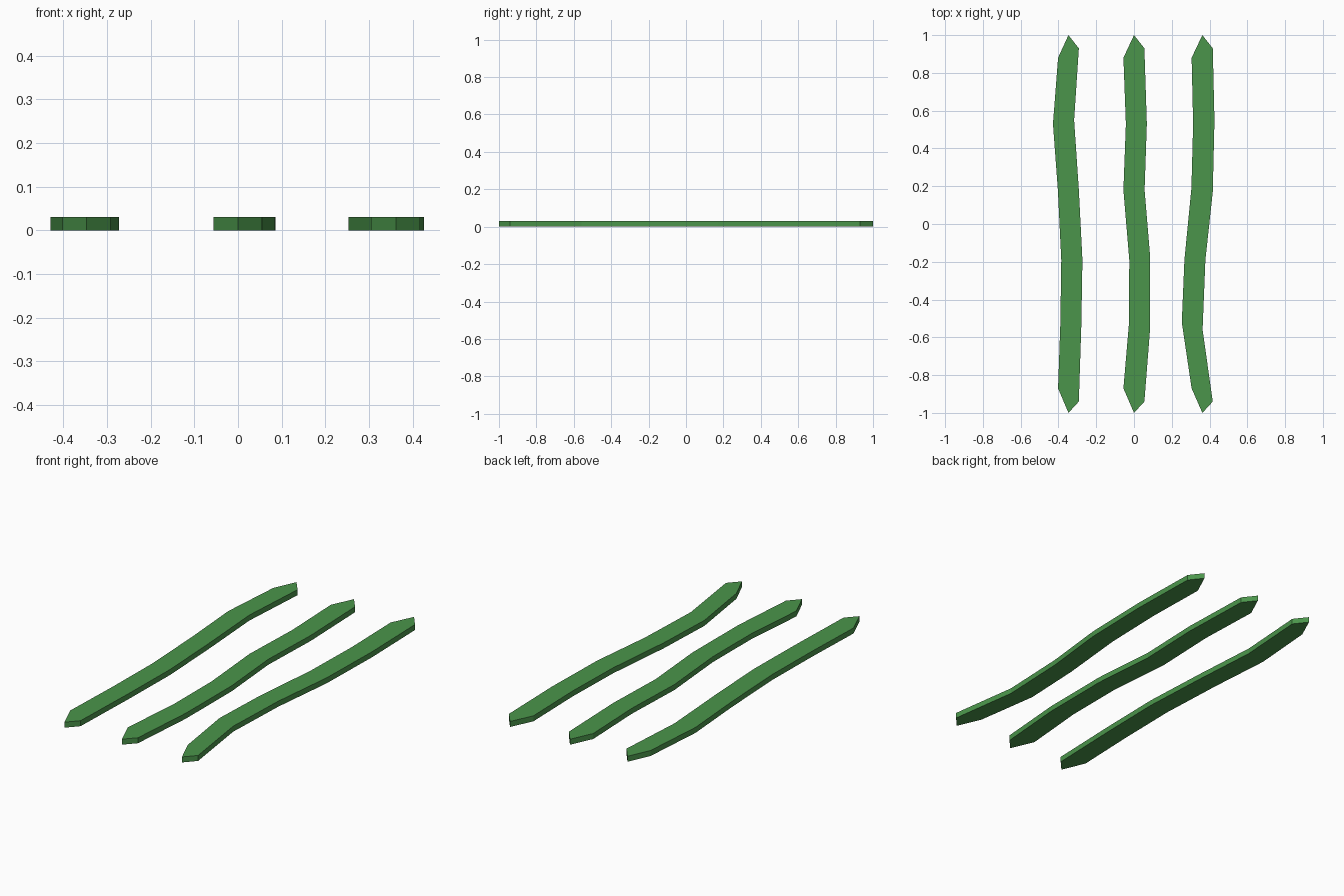
import bpy, bmesh

if "Cube" in bpy.data.objects:
    bpy.data.objects.remove(bpy.data.objects["Cube"])

HEIGHT = 0.03

mat = bpy.data.materials.new("green")
mat.diffuse_color = (0.07, 0.30, 0.07, 1)
mat.use_nodes = True
mat.node_tree.nodes["Principled BSDF"].inputs["Base Color"].default_value = mat.diffuse_color


def strip(name, tip_x, left, right):
    """Wavy flat strip: point at each end, paired left/right edge points between."""
    bm = bmesh.new()
    add = lambda p: bm.verts.new((p[0], p[1], 0))
    top, bottom = add((tip_x, 1.0)), add((tip_x, -1.0))
    L, R = [add(p) for p in left], [add(p) for p in right]
    faces = [bm.faces.new((top, L[0], R[0])), bm.faces.new((bottom, R[-1], L[-1]))]
    for i in range(len(L) - 1):
        faces.append(bm.faces.new((L[i], L[i + 1], R[i + 1], R[i])))
    # give the outline its thickness
    ext = bmesh.ops.extrude_face_region(bm, geom=faces, use_keep_orig=True)
    for v in ext["geom"]:
        if isinstance(v, bmesh.types.BMVert):
            v.co.z = HEIGHT
    bmesh.ops.recalc_face_normals(bm, faces=bm.faces)
    me = bpy.data.meshes.new(name)
    bm.to_mesh(me)
    bm.free()
    me.materials.append(mat)
    ob = bpy.data.objects.new(name, me)
    bpy.context.collection.objects.link(ob)


# edge points run from back (+y) to front (-y)
strip("left_strip", -0.347,
      [(-.402, .88), (-.429, .53), (-.403, .18), (-.385, -.19), (-.390, -.53), (-.402, -.87)],
      [(-.292, .93), (-.317, .55), (-.292, .18), (-.273, -.19), (-.279, -.54), (-.292, -.94)])
strip("middle_strip", 0.0,
      [(-.056, .88), (-.043, .53), (-.056, .18), (-.025, -.19), (-.026, -.52), (-.056, -.87)],
      [(.055, .93), (.068, .53), (.056, .18), (.086, -.18), (.084, -.57), (.055, -.94)])
strip("right_strip", 0.362,
      [(.305, .88), (.313, .53), (.304, .19), (.267, -.19), (.253, -.52), (.305, -.87)],
      [(.417, .93), (.426, .55), (.417, .17), (.378, -.19), (.363, -.56), (.417, -.94)])
